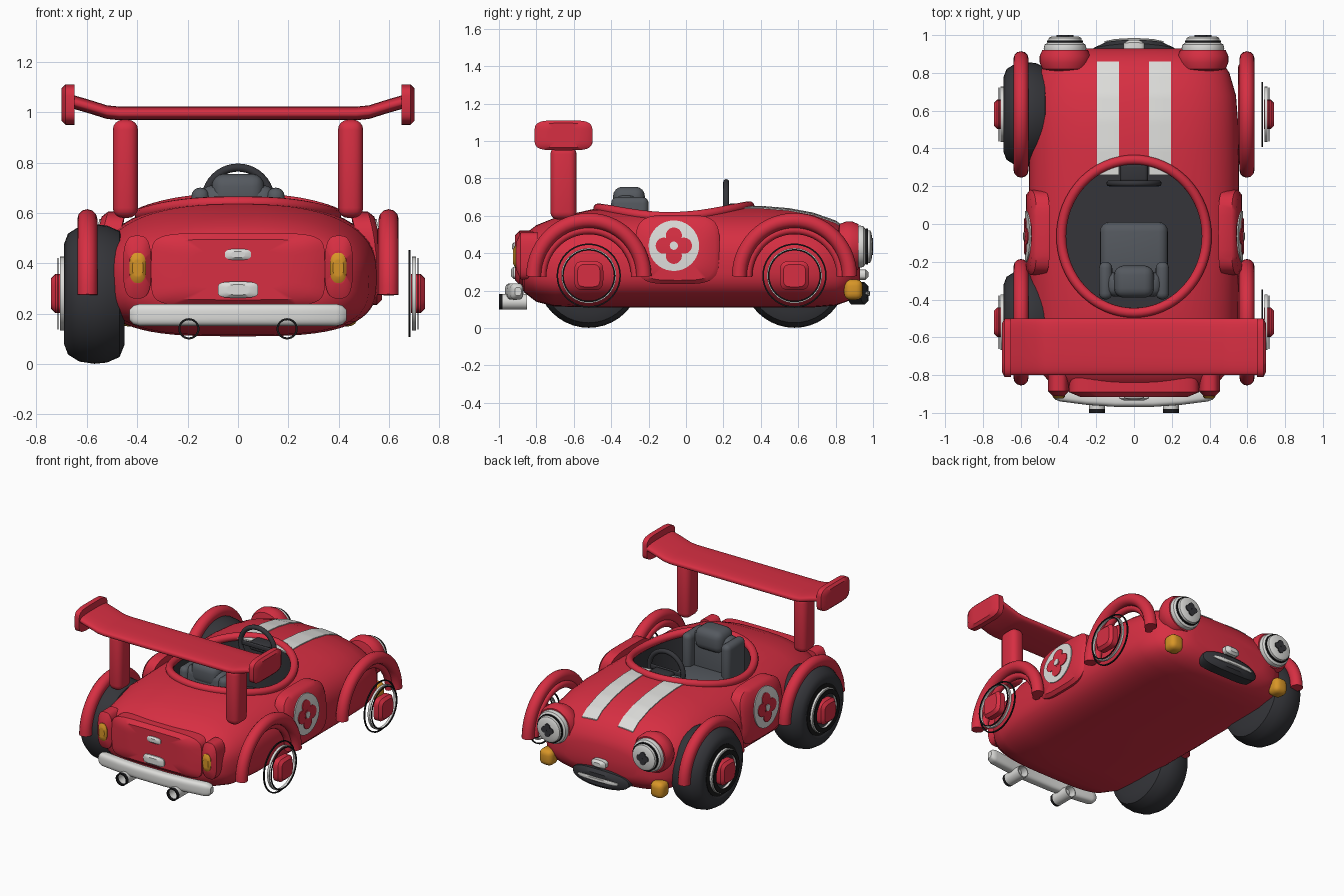
import bpy, bmesh, math
from mathutils import Vector, Matrix

if "Cube" in bpy.data.objects:
    bpy.data.objects.remove(bpy.data.objects["Cube"], do_unlink=True)


def material(name, rgb):
    m = bpy.data.materials.new(name)
    m.use_nodes = True
    m.diffuse_color = (*rgb, 1)
    m.node_tree.nodes["Principled BSDF"].inputs["Base Color"].default_value = (*rgb, 1)
    return m


RED = material("red paint", (0.68, 0.028, 0.055))
WHITE = material("off white", (0.72, 0.72, 0.7))
DARK = material("dark rubber", (0.035, 0.036, 0.042))
BLACK = material("black trim", (0.01, 0.01, 0.011))
GREY = material("seat grey", (0.09, 0.1, 0.115))
AMBER = material("amber lamp", (0.68, 0.3, 0.02))
made = []


def finish(name, bm, mat):
    bmesh.ops.recalc_face_normals(bm, faces=bm.faces)
    mesh = bpy.data.meshes.new(name)
    bm.to_mesh(mesh)
    bm.free()
    mesh.materials.append(mat)
    ob = bpy.data.objects.new(name, mesh)
    bpy.context.collection.objects.link(ob)
    made.append(ob)
    return ob


def loft(name, sections, mat, closed=False):
    """Skin a row of equal-length point loops."""
    bm = bmesh.new()
    rings = [[bm.verts.new(p) for p in s] for s in sections]
    n = len(rings[0])
    pairs = list(zip(rings, rings[1:])) + ([(rings[-1], rings[0])] if closed else [])
    for a, b in pairs:
        for i in range(n):
            bm.faces.new((a[i], a[(i + 1) % n], b[(i + 1) % n], b[i]))
    if not closed:
        bm.faces.new(rings[0])
        bm.faces.new(rings[-1])
    return finish(name, bm, mat)


def lathe(name, profile, center, axis, mat, closed=False, steps=40):
    """Spin (radius, offset) points about the x or y axis."""
    secs = []
    for r, a in profile:
        loop = []
        for i in range(steps):
            t = math.tau * i / steps
            c, s = r * math.cos(t), r * math.sin(t)
            loop.append(Vector(center) + Vector((a, c, s) if axis == "x" else (c, a, s)))
        secs.append(loop)
    return loft(name, secs, mat, closed)


def power_loop(ru, rv, p, steps=40):
    out = []
    for i in range(steps):
        t = math.tau * i / steps
        c, s = math.cos(t), math.sin(t)
        out.append((ru * math.copysign(abs(c) ** (2 / p), c), rv * math.copysign(abs(s) ** (2 / p), s)))
    return out


def plate(name, u, v, ru, rv, p, place, top, thick, mat, edge=0.0):
    """Rounded plate laid on a surface; place(u, v, depth) gives the point."""
    layers = [(0.05, top - thick), (1, top - thick), (1, top - edge), (1 - edge / min(ru, rv), top),
              (0.5, top), (0.05, top)]
    return loft(name, [[place(u + k * a, v + k * b, d) for a, b in power_loop(ru, rv, p)]
                       for k, d in layers], mat)


def box(name, center, size, bevel, mat):
    bm = bmesh.new()
    bmesh.ops.create_cube(bm, size=1, matrix=Matrix.Translation(center) @ Matrix.Diagonal((*size, 1)))
    bmesh.ops.bevel(bm, geom=bm.edges[:], offset=bevel, segments=4, profile=0.5, affect="EDGES")
    return finish(name, bm, mat)


def tube(name, pts, radius, mat, cyclic=False):
    cu = bpy.data.curves.new(name, "CURVE")
    cu.dimensions = "3D"
    cu.bevel_depth, cu.bevel_resolution, cu.use_fill_caps = radius, 4, True
    sp = cu.splines.new("POLY")
    sp.points.add(len(pts) - 1)
    for q, p in zip(sp.points, pts):
        q.co = (*p, 1)
    sp.use_cyclic_u = cyclic
    cu.materials.append(mat)
    ob = bpy.data.objects.new(name, cu)
    bpy.context.collection.objects.link(ob)


# Body shell: y, half width, bottom, top
STATIONS = [(-.88, .33, .24, .46), (-.865, .42, .19, .5), (-.8, .48, .14, .55), (-.7, .52, .115, .59),
            (-.5, .55, .11, .635), (0, .555, .11, .645), (.4, .555, .11, .648), (.55, .55, .11, .636),
            (.68, .54, .11, .612), (.8, .505, .12, .57), (.87, .46, .145, .52), (.915, .38, .19, .45),
            (.93, .28, .23, .4)]


def station(y):
    for a, b in zip(STATIONS, STATIONS[1:]):
        if y <= b[0]:
            k = (y - a[0]) / (b[0] - a[0])
            return [p + (q - p) * k for p, q in zip(a[1:], b[1:])]
    return STATIONS[-1][1:]


def top_z(x, y):
    w, lo, hi = station(y)
    mid = lo + (hi - lo) * .46
    return mid + (hi - mid) * max(0, 1 - (abs(x) / w) ** 2.5) ** .4


def body_section(y, w, lo, hi):
    mid = lo + (hi - lo) * .46
    upper, lower = power_loop(w, hi - mid, 2.5, 64), power_loop(w, mid - lo, 3.2, 64)
    return [(a[0], y, mid + a[1]) if a[1] >= 0 else (b[0], y, mid + b[1]) for a, b in zip(upper, lower)]


body = loft("body", [body_section(*s) for s in STATIONS], RED)

# Cockpit opening, lined in dark
CY = -.065
cutter = loft("cockpit_cutter", [[(x, CY + y, z) for x, y in power_loop(.375, .4, 2, 64)] for z in (.3, 1)], DARK)
cutter.hide_render = True
mod = body.modifiers.new("cockpit", "BOOLEAN")
mod.object, mod.operation, mod.solver, mod.material_mode = cutter, "DIFFERENCE", "EXACT", "TRANSFER"
bpy.context.view_layer.objects.active = body
bpy.ops.object.modifier_apply(modifier="cockpit")
made.remove(cutter)
bpy.data.objects.remove(cutter, do_unlink=True)
tube("cockpit_rim", [(x, CY + y, top_z(x, CY + y) + .004) for x, y in power_loop(.385, .405, 2, 64)], .026, RED, True)

# Seat and steering
box("seat_cushion", (0, -.14, .4), (.36, .3, .16), .05, GREY)
box("seat_back", (0, -.32, .53), (.3, .13, .36), .05, GREY)
box("headrest", (0, -.305, .68), (.21, .17, .15), .05, GREY)
for s in (-1, 1):
    box("seat_bolster", (s * .15, -.3, .57), (.07, .2, .26), .033, GREY)
tube("steering_wheel", [(.13 * math.cos(t), .215, .65 + .13 * math.sin(t))
                        for t in [math.tau * i / 40 for i in range(40)]], .016, DARK, True)
box("steering_spoke", (0, .215, .65), (.25, .015, .03), .006, DARK)
box("steering_column", (0, .27, .635), (.15, .1, .06), .02, DARK)

# Bonnet stripes
ys = [.26 + .6 * i / 30 for i in range(31)]
for s in (-1, 1):
    xs = [s * x for x in (.08, .119, .157, .196)]
    loft("bonnet_stripe", [[(x, y, top_z(x, y) + .006) for x in xs] +
                           [(x, y, top_z(x, y) - .003) for x in reversed(xs)] for y in ys], WHITE)

# Wing with end plates and posts
loft("wing", [[(x, -.65 + a, z + b) for a, b in power_loop(.15, .027, 3)]
              for x, z in [(-.67, 1.045), (-.6, 1.025), (-.52, 1), (-.47, .995),
                           (.47, .995), (.52, 1), (.6, 1.025), (.67, 1.045)]], RED)


def side_face(s):
    """Outer door surface, leaning in towards the top."""
    return lambda u, v, d: (s * (.572 + d - .6 * max(0, v - .36) ** 2), u, v)


ARC = [math.pi * i / 28 for i in range(29)]
for s in (-1, 1):
    plate("wing_end", -.655, 1.03, .155, .08, 4.5, lambda u, v, d: (s * d, u, v), .7, .05, RED, .015)
    box("wing_post", (s * .447, -.655, .775), (.1, .14, .39), .04, RED)

    # Door with flower roundel
    face = side_face(s)
    plate("door", -.045, .42, .225, .185, 4, face, 0, .09, RED, .02)
    plate("roundel", CY, .44, .135, .135, 2, face, .006, .008, WHITE)
    for i in range(4):
        a = i * math.pi / 2
        plate("petal", CY + .054 * math.cos(a), .44 + .054 * math.sin(a), .043, .043, 2, face, .011, .007, RED)
    plate("petal_heart", CY, .44, .03, .03, 2, face, .013, .005, RED)
    plate("roundel_dot", CY, .44, .022, .022, 2, face, .017, .006, WHITE)

    # Wheel arches, rings and hubs
    for y in (-.52, .58):
        tube("wheel_arch", [(s * .598, y + .295 * math.cos(t), .275 + .3 * math.sin(t)) for t in ARC], .04, RED)
        tube("arch_lip", [(s * .575, y + .25 * math.cos(t), .275 + .25 * math.sin(t)) for t in ARC], .024, RED)
        c = (0, y, .28)
        for nm, r, x0, x1, m in (("outer_ring", .172, .676, .684, BLACK), ("rim_ring", .147, .69, .706, WHITE),
                                 ("inner_ring", .142, .712, .717, BLACK)):
            w = .008 if s > 0 else .03
            lathe(nm, [(r, s * x0), (r, s * x1), (r - w, s * x1), (r - w, s * x0)], c, "x", m, True)
        plate("hub", y, .28, .078, .078, 4, lambda u, v, d: (s * d, u, v), .742, .055, RED, .018)

    # Headlights with clover pupils, and turn lamps
    c = (s * .365, 0, .435)
    lathe("headlight_bezel", [(.01, .8), (.12, .82), (.134, .855), (.134, .89), (.12, .922), (.01, .922)], c, "y", RED)
    lathe("headlight", [(.01, .91), (.108, .91), (.113, .93), (.108, .95), (.088, .962), (.086, .985),
                        (.07, .993), (.01, .994)], c, "y", WHITE)
    lathe("headlight_ring", [(.09, .96), (.096, .96), (.096, .972), (.09, .972)], c, "y", BLACK, True)
    for i in range(4):
        a = i * math.pi / 2
        plate("pupil_lobe", c[0] + .024 * math.cos(a), c[2] + .024 * math.sin(a), .021, .021, 2,
              lambda u, v, d: (u, d, v), 1, .007, DARK)
    box("turn_lamp", (s * .425, .895, .205), (.1, .1, .11), .035, AMBER)

    # Tail lamps and exhausts
    back = lambda u, v, d: (u, -d, v)
    plate("tail_lamp_housing", s * .4, .385, .056, .125, 3, back, .91, .12, RED, .025)
    plate("tail_lamp", s * .398, .382, .033, .06, 2.6, back, .925, .04, AMBER, .012)
    lathe("exhaust", [(.042, -.98), (.042, -.85), (.036, -.85), (.036, -.98)], (s * .195, 0, .14), "y", WHITE, True)
    lathe("exhaust_tip", [(.042, -1), (.042, -.98), (.034, -.98), (.034, -1)], (s * .195, 0, .14), "y", BLACK, True)

# Tyres, on one side only
for y in (-.52, .58):
    lathe("tyre", [(.02, -.455), (.2, -.45), (.25, -.47), (.272, -.52), (.277, -.57), (.268, -.63),
                   (.24, -.675), (.2, -.69), (.17, -.68), (.15, -.665), (.02, -.665)], (0, y, .278), "x", DARK)

# Tail panel, handle, plate lamp and bumper
plate("tail_panel", 0, .375, .345, .145, 6, back, .915, .12, RED, .025)
plate("tail_handle", 0, .435, .052, .022, 3, back, .93, .03, WHITE, .01)
plate("plate_lamp", 0, .295, .08, .032, 4, back, .935, .04, WHITE, .012)
loft("rear_bumper", [[(x, -.935 + .2 * x * x + k * a, .195 + k * b) for a, b in power_loop(.035, .044, 3)]
                     for x, k in [(-.43, .5), (-.415, .85), (-.39, 1), (-.25, 1), (-.1, 1), (.1, 1),
                                  (.25, 1), (.39, 1), (.415, .85), (.43, .5)]], WHITE)

# Nose grille with smile strip and badge
nose = lambda u, v, d: (u, d - .5 * u * u, v)
plate("grille", 0, .185, .215, .06, 2.4, nose, .975, .09, DARK, .02)
plate("grille_strip", 0, .185, .155, .013, 3, nose, .984, .015, WHITE, .004)
plate("nose_badge", 0, .285, .055, .028, 3, nose, .975, .06, WHITE, .015)

# Smooth shading with sharp edges kept
bpy.ops.object.select_all(action="DESELECT")
for ob in made:
    ob.select_set(True)
bpy.context.view_layer.objects.active = body
bpy.ops.object.shade_smooth_by_angle(angle=math.radians(40))
